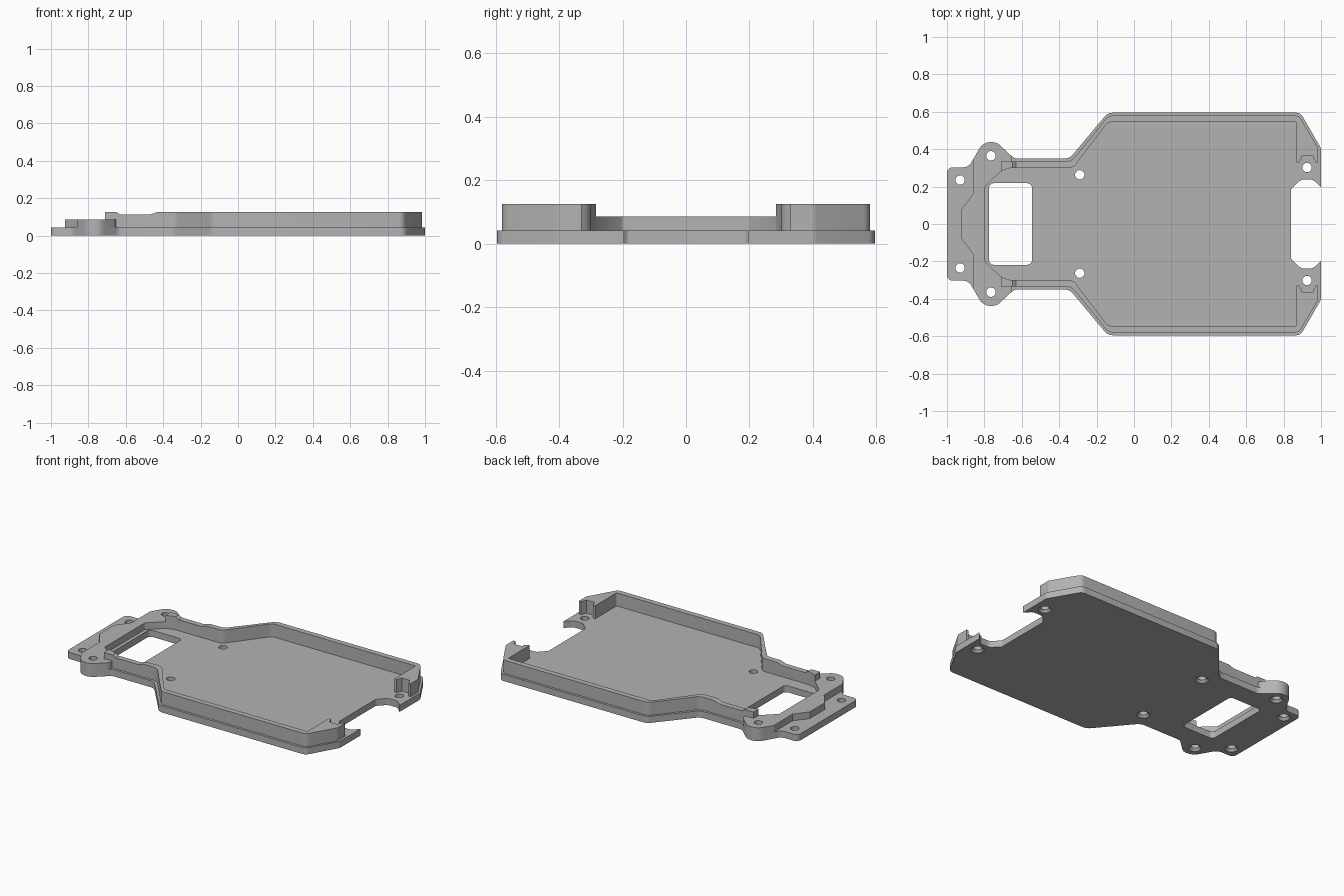
import bpy, bmesh, math
from mathutils import Vector, Matrix

if "Cube" in bpy.data.objects:
    bpy.data.objects.remove(bpy.data.objects["Cube"], do_unlink=True)

grey = bpy.data.materials.new("plain grey")
grey.use_nodes = True
COLOUR = (0.45, 0.45, 0.45, 1)
grey.diffuse_color = COLOUR
grey.node_tree.nodes["Principled BSDF"].inputs["Base Color"].default_value = COLOUR


def flip(points):
    return [(p[0], -p[1], *p[2:]) for p in reversed(points)]


def fillet(points, steps=6):
    """Round every corner that carries a radius as its third value."""
    out = []
    for i, p in enumerate(points):
        here = Vector(p[:2])
        if len(p) < 3:
            out.append(here)
            continue
        a = (Vector(points[i - 1][:2]) - here).normalized()
        b = (Vector(points[(i + 1) % len(points)][:2]) - here).normalized()
        half = a.angle(b) / 2
        centre = here + (a + b).normalized() * p[2] / math.sin(half)
        reach = p[2] / math.tan(half)
        start, end = here + a * reach - centre, here + b * reach - centre
        turn = start.angle_signed(end)
        for k in range(steps + 1):
            out.append(centre + Matrix.Rotation(-turn * k / steps, 2) @ start)
    return out


def add_prism(bm, points, low, high, matrix=Matrix()):
    rings = [[bm.verts.new(matrix @ Vector((p[0], p[1], z))) for p in points]
             for z in (low, high)]
    bm.faces.new(rings[0])
    bm.faces.new(rings[1])
    for i in range(len(points)):
        bm.faces.new((rings[0][i - 1], rings[0][i], rings[1][i], rings[1][i - 1]))


def make(name, bm):
    bmesh.ops.recalc_face_normals(bm, faces=bm.faces)
    mesh = bpy.data.meshes.new(name)
    bm.to_mesh(mesh)
    bm.free()
    mesh.materials.append(grey)
    obj = bpy.data.objects.new(name, mesh)
    bpy.context.collection.objects.link(obj)
    return obj


def prism(name, outlines, low, high, matrix=Matrix()):
    bm = bmesh.new()
    for points in outlines:
        add_prism(bm, fillet(points), low, high, matrix)
    return make(name, bm)


def cut(obj, cutter):
    mod = obj.modifiers.new("cut", 'BOOLEAN')
    mod.operation = 'DIFFERENCE'
    mod.solver = 'EXACT'
    mod.object = cutter
    bpy.context.view_layer.objects.active = obj
    bpy.ops.object.modifier_apply(modifier=mod.name)


# Shared outline of the rounded screw ears and the front edge
ear = [(-.64, .35, .05), (-.735, .438, .07), (-.806, .438, .07)]

# Flat base plate
half = [(.84, .185, .015), (.89, .237, .04), (.96, .237, .04), (1, .195),
        (1, .405, .03), (.89, .595, .04), (-.14, .595, .06), (-.345, .35, .06)]
half += ear + [(-.885, .303, .05), (-1, .303, .03)]
plate = prism("base_plate", [half + flip(half)], 0, .042)

# Tall side walls with small clips at the rear end
wall = [(.985, .33), (.985, .405, .02), (.883, .58, .04), (-.135, .58, .05),
        (-.335, .335, .06), (-.71, .335), (-.71, .283), (-.66, .30),
        (-.325, .30, .05), (-.14, .545, .04), (.87, .545, .01), (.87, .33),
        (.885, .33), (.90, .365), (.955, .365), (.97, .33)]
walls = prism("side_walls", [wall, flip(wall)], .035, .125)

# Low raised front bridge joining both ears
outer = [(-.655, .32)] + ear + [(-.861, .345), (-.861, .16), (-.925, .075)]
inner = [(-.797, .20, .01), (-.71, .283), (-.66, .30)]
bridge = prism("front_bridge", [outer + flip(outer) + flip(inner) + inner], .035, .085)

# Cutters: shallow dip along the wall top
dip_shape = [(-.65, .126), (-.63, .112), (-.47, .112), (-.43, .126), (-.43, .2), (-.65, .2)]
dip = prism("dip_cutter", [dip_shape], -.7, .7, Matrix.Rotation(math.pi / 2, 4, 'X'))

# Cutters: window, screw bores and countersinks
window_shape = [(x, y, .025) for x, y in
                ((-.775, -.218), (-.545, -.218), (-.545, .218), (-.775, .218))]
window = prism("window_cutter", [window_shape], -.1, .2)
holes = [(x, y * s) for x, y in ((-.93, .235), (-.765, .365), (-.29, .263), (.925, .302))
         for s in (1, -1)]


def hole_cutter(name, r_low, r_high, low, high):
    bm = bmesh.new()
    for x, y in holes:
        bmesh.ops.create_cone(bm, cap_ends=True, segments=24, radius1=r_low, radius2=r_high,
                              depth=high - low,
                              matrix=Matrix.Translation((x, y, (low + high) / 2)))
    return make(name, bm)


bores = hole_cutter("bore_cutter", .025, .025, -.1, .2)
sinks = hole_cutter("countersink_cutter", .043, .02, -.005, .02)

for obj, cutters in ((plate, (window, bores, sinks)), (bridge, (bores,)), (walls, (dip,))):
    for cutter in cutters:
        cut(obj, cutter)
for cutter in (dip, window, bores, sinks):
    bpy.data.objects.remove(cutter, do_unlink=True)

# Smooth the rounded corners, keep the edges crisp
for obj in (plate, walls, bridge):
    bpy.ops.object.select_all(action='DESELECT')
    obj.select_set(True)
    bpy.context.view_layer.objects.active = obj
    bpy.ops.object.shade_smooth_by_angle(angle=math.radians(25))
